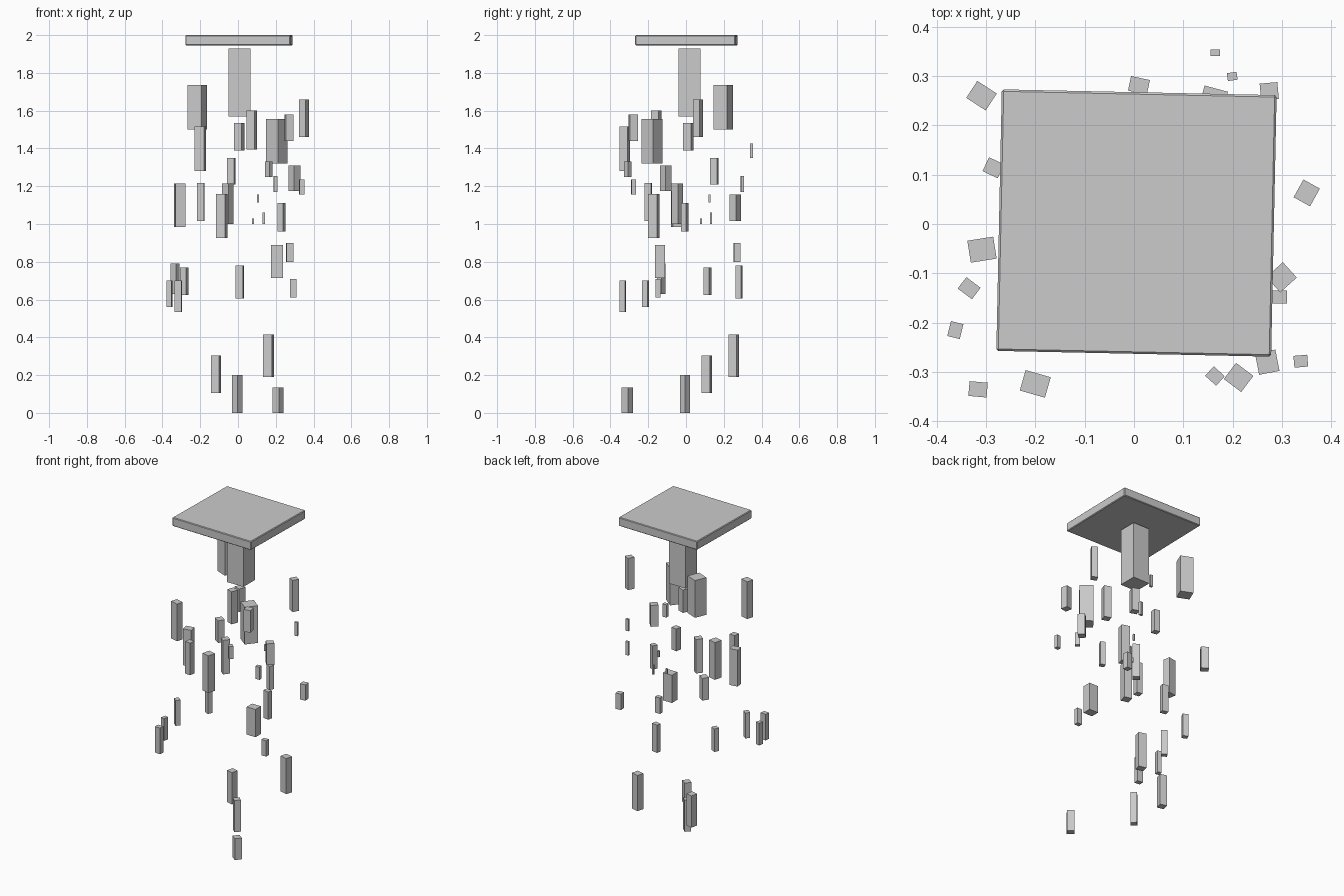
import bpy
from math import radians


def block(name, x, y, z0, z1, w, d, turn, bevel=0.0):
    bpy.ops.mesh.primitive_cube_add(size=1, location=(x, y, (z0 + z1) / 2),
                                    rotation=(0, 0, radians(turn)))
    o = bpy.context.object
    o.name = name
    o.scale = (w, d, z1 - z0)
    bpy.ops.object.transform_apply(location=False, rotation=False, scale=True)
    if bevel:
        m = o.modifiers.new("edge", 'BEVEL')
        m.width = bevel
        m.segments = 1
    return o


# ceiling plate and central stem
block("ceiling_plate", 0.005, 0.002, 1.945, 2.0, 0.557, 0.53, -1.2, 0.004)
block("stem", 0.008, 0.018, 1.57, 1.93, 0.115, 0.115, 0)

# floating blocks, top to bottom: x, y, bottom, top, width, depth, turn
upper = [
    (-0.215, 0.197, 1.50, 1.735, 0.078, 0.078, -23),
    (0.35, 0.063, 1.46, 1.66, 0.038, 0.041, -29),
    (0.073, -0.158, 1.395, 1.60, 0.044, 0.044, -20),
    (0.27, -0.28, 1.44, 1.58, 0.042, 0.044, 11),
    (0.205, -0.18, 1.32, 1.555, 0.08, 0.079, -38),
    (0.006, 0.012, 1.39, 1.535, 0.044, 0.044, -20),
    (-0.20, -0.324, 1.28, 1.515, 0.053, 0.043, -16),
    (0.165, 0.347, 1.35, 1.425, 0.019, 0.014, 0),
    (-0.036, 0.149, 1.21, 1.35, 0.038, 0.038, -10),
    (0.164, -0.308, 1.25, 1.33, 0.03, 0.026, -42),
    (0.299, -0.108, 1.175, 1.31, 0.042, 0.045, -48),
]
middle = [
    (0.199, 0.299, 1.17, 1.255, 0.02, 0.016, 8),
    (0.338, -0.278, 1.155, 1.235, 0.028, 0.024, 5),
    (-0.308, -0.052, 0.985, 1.215, 0.053, 0.045, 9),
    (-0.197, -0.20, 1.015, 1.218, 0.037, 0.037, -8),
    (-0.055, -0.046, 1.00, 1.215, 0.043, 0.043, -38),
    (-0.086, -0.17, 0.925, 1.16, 0.05, 0.05, -15),
    (-0.309, 0.26, 1.015, 1.155, 0.047, 0.041, -33),
    (0.105, 0.124, 1.115, 1.155, 0.01, 0.01, 0),
    (0.231, -0.007, 0.96, 1.11, 0.031, 0.031, -25),
    (0.137, 0.132, 1.00, 1.06, 0.012, 0.011, 0),
    (0.08, 0.079, 1.00, 1.03, 0.01, 0.01, 0),
]
lower = [
    (0.207, -0.138, 0.715, 0.89, 0.062, 0.054, 0),
    (0.274, 0.269, 0.80, 0.90, 0.036, 0.034, 5),
    (-0.334, -0.13, 0.63, 0.79, 0.036, 0.029, -37),
    (0.01, 0.281, 0.605, 0.78, 0.039, 0.03, -12),
    (-0.285, 0.114, 0.625, 0.77, 0.034, 0.031, -25),
    (0.293, -0.148, 0.61, 0.71, 0.034, 0.027, 0),
    (-0.362, -0.215, 0.56, 0.70, 0.026, 0.031, -14),
    (-0.316, -0.335, 0.535, 0.70, 0.037, 0.03, -5),
    (0.161, 0.253, 0.19, 0.415, 0.049, 0.044, -15),
    (-0.117, 0.11, 0.105, 0.305, 0.044, 0.044, -14),
    (-0.004, -0.006, 0.0, 0.20, 0.038, 0.038, -43),
    (0.212, -0.311, 0.0, 0.135, 0.044, 0.041, -37),
]
for row, items in (("upper", upper), ("middle", middle), ("lower", lower)):
    for i, item in enumerate(items, 1):
        block(f"{row}_block_{i}", *item)
